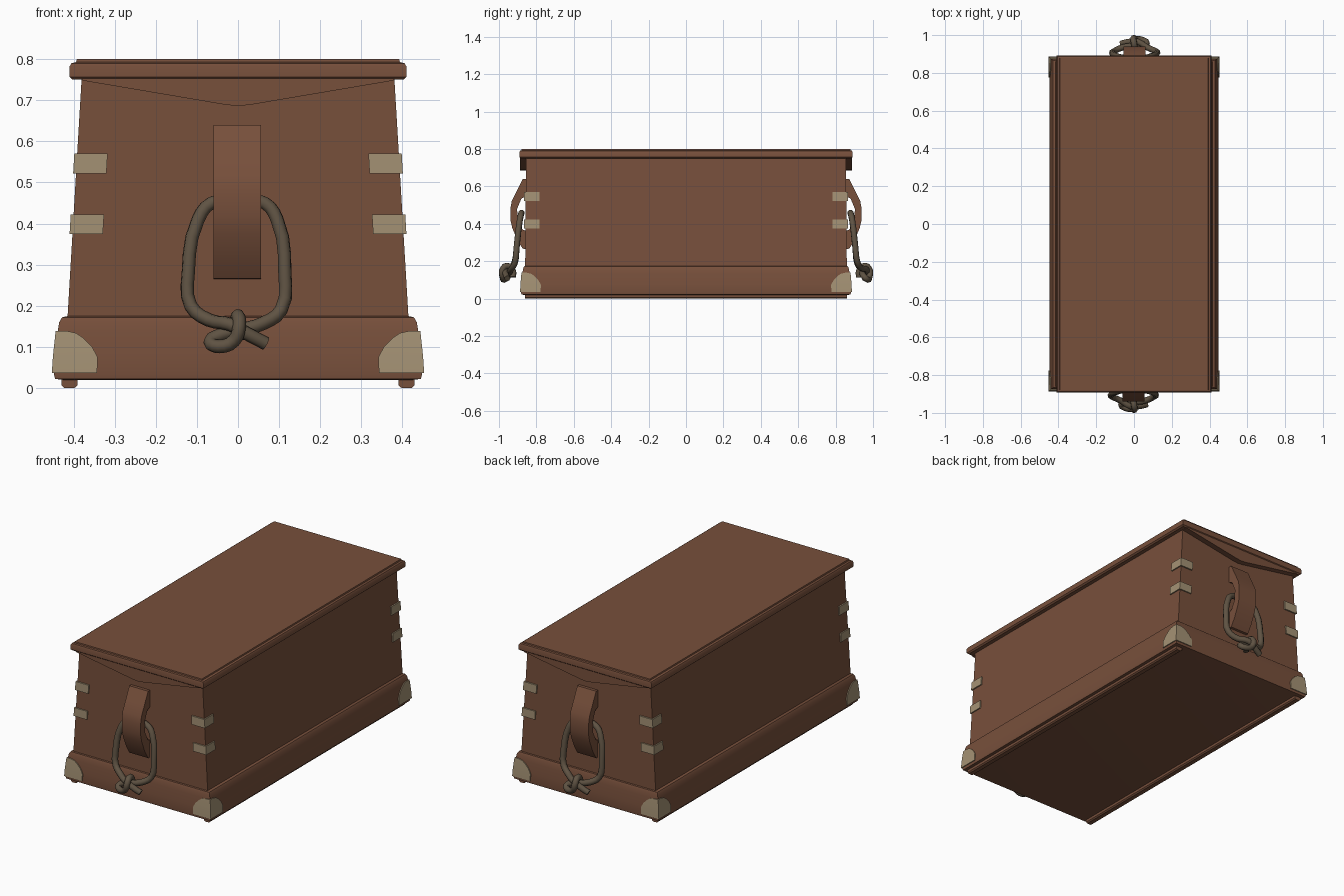
import bpy, bmesh, math
from mathutils import Matrix

if "Cube" in bpy.data.objects:
    bpy.data.objects.remove(bpy.data.objects["Cube"])


def material(name, rgb):
    m = bpy.data.materials.new(name)
    m.diffuse_color = (*rgb, 1)
    m.use_nodes = True
    m.node_tree.nodes["Principled BSDF"].inputs["Base Color"].default_value = m.diffuse_color
    return m


WOOD = material("brown wood", (0.185, 0.079, 0.044))
BRASS = material("tan metal", (0.37, 0.285, 0.175))
ROPE = material("grey brown rope", (0.115, 0.086, 0.056))


def smooth(ob, angle=35):
    bpy.ops.object.select_all(action='DESELECT')
    ob.select_set(True)
    bpy.context.view_layer.objects.active = ob
    bpy.ops.object.shade_smooth_by_angle(angle=math.radians(angle))


def loft(name, rings, mat):
    """Solid through a series of point rings, capped at both ends."""
    bm = bmesh.new()
    vs = [[bm.verts.new(p) for p in r] for r in rings]
    n = len(vs[0])
    for a, b in zip(vs, vs[1:]):
        for i in range(n):
            j = (i + 1) % n
            bm.faces.new((a[i], a[j], b[j], b[i]))
    bm.faces.new(vs[0])
    bm.faces.new(vs[-1])
    bmesh.ops.recalc_face_normals(bm, faces=bm.faces)
    me = bpy.data.meshes.new(name)
    bm.to_mesh(me)
    bm.free()
    me.materials.append(mat)
    ob = bpy.data.objects.new(name, me)
    bpy.context.collection.objects.link(ob)
    smooth(ob)
    return ob


def rect(x, y, z):
    return [(-x, -y, z), (x, -y, z), (x, y, z), (-x, y, z)]


# Tapered body
loft("body", [rect(0.416, 0.86, 0.15), rect(0.38, 0.855, 0.76)], WOOD)

# Base moulding
BASE = [(0.425, 0.865, 0.02), (0.445, 0.88, 0.022), (0.448, 0.882, 0.035), (0.445, 0.88, 0.08),
        (0.439, 0.875, 0.135), (0.435, 0.871, 0.16), (0.428, 0.866, 0.172), (0.41, 0.858, 0.176)]
loft("base_moulding", [rect(*p) for p in BASE], WOOD)

# Lid with rounded rim
loft("lid", [rect(*p) for p in [
    (0.375, 0.855, 0.75), (0.402, 0.884, 0.75), (0.41, 0.891, 0.757), (0.41, 0.891, 0.782),
    (0.405, 0.888, 0.79), (0.394, 0.88, 0.793), (0.392, 0.879, 0.80)]], WOOD)

# Runners under the base
for s in (-1, 1):
    loft("runner", [[(s * 0.41 + a * w, b * 0.86, z) for a, b in
                     ((-1, -1), (1, -1), (1, 1), (-1, 1))]
                    for w, z in ((0.012, 0.0), (0.019, 0.006), (0.019, 0.025))], WOOD)


def base_at(z):
    """Base half sizes at a height."""
    for a, b in zip(BASE, BASE[1:]):
        if a[2] <= z <= b[2]:
            t = (z - a[2]) / (b[2] - a[2])
            return a[0] + t * (b[0] - a[0]), a[1] + t * (b[1] - a[1])


def corner_ring(x, y, z, w, out, sx, sy):
    """L-shaped section wrapping a corner."""
    o, i = out, -0.006
    pts = [(x - w, y + o), (x + o, y + o), (x + o, y - w),
           (x + i, y - w), (x + i, y + i), (x - w, y + i)]
    return [(sx * px, sy * py, z) for px, py in pts]


for sx in (-1, 1):
    for sy in (-1, 1):
        # Rounded corner plates on the base
        loft("corner_plate", [corner_ring(*base_at(z), z, w, 0.005, sx, sy) for z, w in
                              ((0.036, 0.105), (0.075, 0.104), (0.10, 0.088),
                               (0.122, 0.064), (0.134, 0.045), (0.139, 0.02))], BRASS)
        # Corner straps on the body
        for z0, z1 in ((0.375, 0.422), (0.522, 0.57)):
            loft("corner_strap", [corner_ring(0.416 - 0.059 * (z - 0.15), 0.858, z, 0.074, 0.007, sx, sy)
                                  for z in (z0, z1)], BRASS)

# End fittings, turned half way round for the back
for ang in (0, math.pi):
    turn = Matrix.Rotation(ang, 4, 'Z')

    # V-shaped lid apron
    vee = [(-0.385, 0.765), (-0.378, 0.748), (-0.03, 0.689), (0, 0.686),
           (0.03, 0.689), (0.378, 0.748), (0.385, 0.765)]
    loft("lid_apron", [[(x, y, z) for x, z in vee] for y in (-0.887, -0.85)], WOOD).matrix_world = turn

    # Arched handle bracket with a hole for the rope
    arch = [(0.85, 0.64), (0.873, 0.64), (0.905, 0.575), (0.932, 0.52), (0.939, 0.48),
            (0.939, 0.42), (0.928, 0.375), (0.90, 0.31), (0.873, 0.267), (0.85, 0.265),
            (0.85, 0.36), (0.875, 0.37), (0.90, 0.42), (0.903, 0.48), (0.88, 0.535), (0.85, 0.55)]
    loft("handle_bracket", [[(x, -d, z) for d, z in arch] for x in (-0.06, 0.056)],
         WOOD).matrix_world = turn

    # Knotted rope ring
    path = [(0.068, 0.955, 0.108), (0.02, 0.965, 0.133), (-0.02, 0.965, 0.155), (-0.07, 0.935, 0.165),
            (-0.115, 0.915, 0.2), (-0.121, 0.905, 0.28), (-0.097, 0.89, 0.41), (-0.065, 0.882, 0.45),
            (0, 0.879, 0.458), (0.065, 0.882, 0.45), (0.095, 0.89, 0.41), (0.114, 0.905, 0.28),
            (0.105, 0.915, 0.19), (0.06, 0.935, 0.157), (0.01, 0.942, 0.142), (-0.04, 0.945, 0.13),
            (-0.068, 0.957, 0.112), (-0.045, 0.974, 0.101), (-0.01, 0.98, 0.115), (0.003, 0.983, 0.15),
            (0, 0.958, 0.176), (-0.005, 0.925, 0.15), (0, 0.925, 0.115)]
    cu = bpy.data.curves.new("rope_handle", 'CURVE')
    cu.dimensions = '3D'
    cu.bevel_depth = 0.0165
    cu.bevel_resolution = 2
    cu.resolution_u = 3
    cu.use_fill_caps = True
    sp = cu.splines.new('BEZIER')
    sp.bezier_points.add(len(path) - 1)
    for bp, (x, d, z) in zip(sp.bezier_points, path):
        bp.co = (x, -d, z)
        bp.handle_left_type = bp.handle_right_type = 'AUTO'
    cu.materials.append(ROPE)
    rope = bpy.data.objects.new("rope_handle", cu)
    bpy.context.collection.objects.link(rope)
    rope.matrix_world = turn
    bpy.ops.object.select_all(action='DESELECT')
    rope.select_set(True)
    bpy.context.view_layer.objects.active = rope
    bpy.ops.object.convert(target='MESH')
    smooth(bpy.context.view_layer.objects.active, 50)
